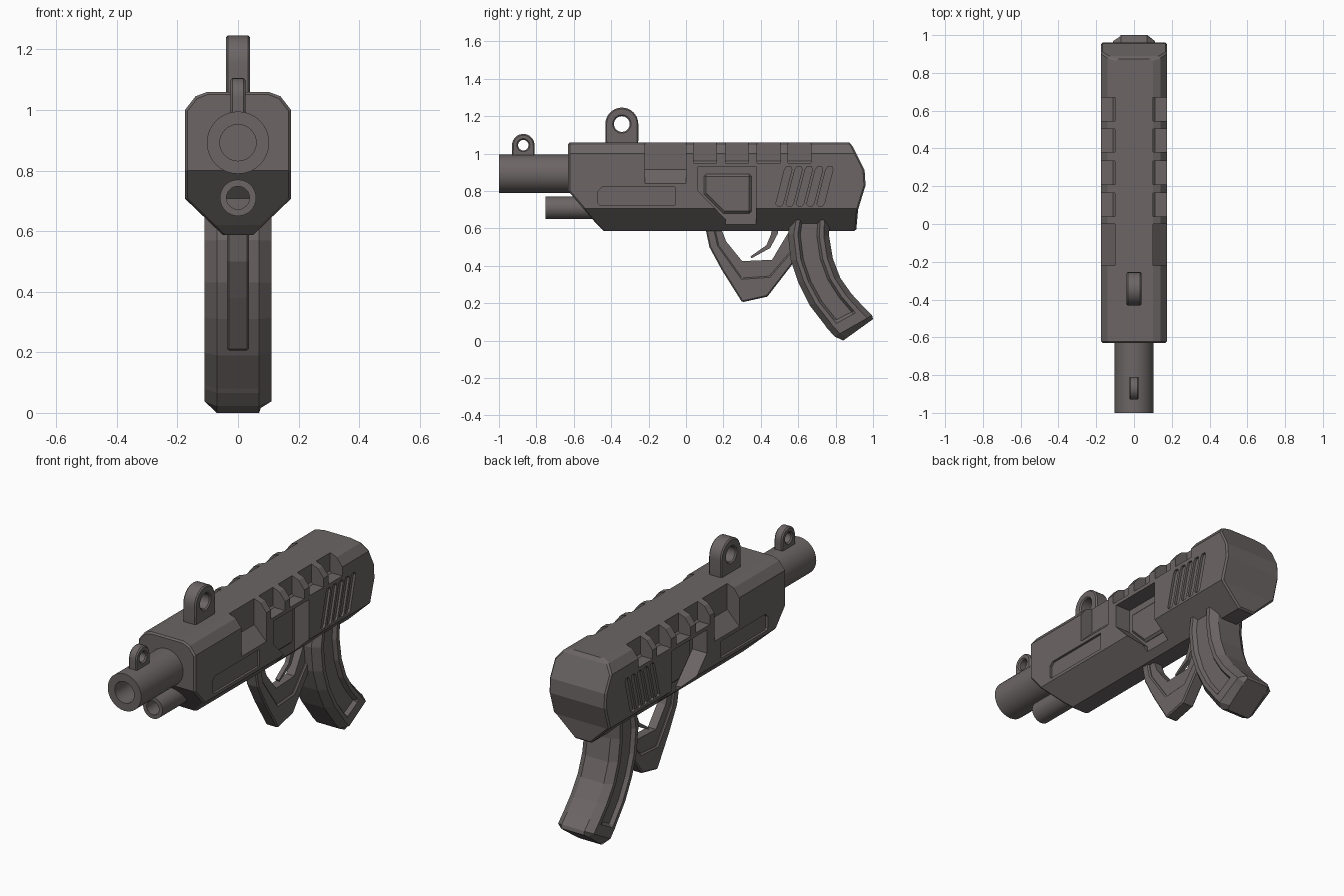
import bpy, bmesh, math

if "Cube" in bpy.data.objects:
    bpy.data.objects.remove(bpy.data.objects["Cube"])

mat = bpy.data.materials.new("gunmetal")
mat.diffuse_color = (0.15, 0.13, 0.13, 1)
mat.use_nodes = True
mat.node_tree.nodes["Principled BSDF"].inputs["Base Color"].default_value = mat.diffuse_color


def add_rings(bm, rings, wrap=False):
    """Skin a list of equal-length point rings; cap the ends unless wrapped."""
    vs = [[bm.verts.new(p) for p in r] for r in rings]
    n = len(vs[0])
    for a, b in zip(vs, vs[1:] + ([vs[0]] if wrap else [])):
        for i in range(n):
            j = (i + 1) % n
            bm.faces.new((a[i], a[j], b[j], b[i]))
    if not wrap:
        bm.faces.new(vs[0][::-1])
        bm.faces.new(vs[-1])


def finish(name, bm, bevel=0, smooth=False):
    bmesh.ops.recalc_face_normals(bm, faces=bm.faces)
    me = bpy.data.meshes.new(name)
    bm.to_mesh(me)
    bm.free()
    ob = bpy.data.objects.new(name, me)
    bpy.context.collection.objects.link(ob)
    me.materials.append(mat)
    bpy.ops.object.select_all(action='DESELECT')
    ob.select_set(True)
    bpy.context.view_layer.objects.active = ob
    if bevel:
        add_bevel(ob, bevel)
    if smooth:
        bpy.ops.object.shade_smooth_by_angle(angle=math.radians(30))
    return ob


def add_bevel(ob, width):
    m = ob.modifiers.new("bevel", 'BEVEL')
    m.width, m.segments = width, 1
    m.limit_method, m.angle_limit = 'ANGLE', math.radians(50)


def add_boolean(ob, cutter, op):
    m = ob.modifiers.new("cut", 'BOOLEAN')
    m.operation, m.object, m.solver = op, cutter, 'EXACT'
    cutter.hide_render = True


def side(pts, x0, x1):      # (y, z) profile extruded along x
    return [[(x, y, z) for y, z in pts] for x in (x0, x1)]


def along(pts, y0, y1):     # (x, z) profile extruded along y
    return [[(x, y, z) for x, z in pts] for y in (y0, y1)]


def part(name, rings, bevel=0, wrap=False, smooth=False):
    bm = bmesh.new()
    add_rings(bm, rings, wrap)
    return finish(name, bm, bevel, smooth)


# Receiver body: cross-section trimmed by the side silhouette
half = [(0.05, 0.587), (0.175, 0.707), (0.175, 1.0), (0.14, 1.045), (0.10, 1.06)]
body = part("receiver_body", along(half + [(-x, z) for x, z in half[::-1]], -0.8, 1.1))
outline = [(-0.63, 1.2), (-0.63, 0.80), (-0.475, 0.62), (-0.44, 0.587), (-0.42, 0.5), (0.90, 0.5),
           (0.91, 0.587), (0.92, 0.70), (0.96, 0.83), (0.955, 0.91), (0.89, 1.04), (0.86, 1.075), (0.80, 1.2)]
trim = part("body_trim", side(outline, -0.4, 0.4))
add_boolean(body, trim, 'INTERSECT')
add_bevel(body, 0.02)

# Cutters for both flanks: pockets, slanted vents, shallow panel, window
bm = bmesh.new()
window = [(0.065, 0.93), (0.065, 0.80), (0.21, 0.65), (0.21, 0.5), (0.375, 0.5), (0.375, 0.93)]
panel = [(-0.06, 0.725), (-0.06, 0.82), (-0.45, 0.82), (-0.47, 0.80), (-0.47, 0.735), (-0.46, 0.725)]
for s in (-1, 1):
    big = [(0.10, 1.2), (0.10, 0.915), (0.19, 0.825), (0.19, 1.2)]
    add_rings(bm, along([(s * x, z) for x, z in big], -0.22, 0.0))
    for y in (0.04, 0.21, 0.38, 0.545):
        small = [(0.10, 1.2), (0.10, 0.96), (0.11, 0.95), (0.2, 0.95), (0.2, 1.2)]
        add_rings(bm, along([(s * x, z) for x, z in small], y, y + 0.124))
    for i in range(5):
        y = 0.48 + i * 0.055
        slot = [(0, 0.73), (0.01, 0.72), (0.03, 0.72), (0.04, 0.735), (0.086, 0.915), (0.08, 0.93), (0.058, 0.93), (0.047, 0.915)]
        add_rings(bm, side([(y + a, z) for a, z in slot], s * 0.162, s * 0.25))
    add_rings(bm, side(panel, s * 0.162, s * 0.25))
    add_rings(bm, side(window, s * 0.085, s * 0.25))
cuts = finish("body_cutters", bm)
add_boolean(body, cuts, 'DIFFERENCE')

# Bake the body and drop the helpers
bpy.context.view_layer.objects.active = body
for m in list(body.modifiers):
    bpy.ops.object.modifier_apply(modifier=m.name)
for c in (trim, cuts):
    bpy.data.objects.remove(c)

# Raised plates inside the windows
plate = [(0.095, 0.89), (0.095, 0.785), (0.2, 0.68), (0.35, 0.68), (0.35, 0.89)]
for s, n in ((1, "right"), (-1, "left")):
    part("window_plate_" + n, side(plate, s * 0.07, s * 0.10), bevel=0.012)


# Barrel and lower tube, both with open bores
def tube(name, z, r, bore, y0, y1):
    prof = [(r, y1), (r, y0), (bore, y0), (bore, y0 + 0.2)]
    angs = [2 * math.pi * i / 32 for i in range(32)]
    part(name, [[(q * math.cos(a), y, z + q * math.sin(a)) for a in angs] for q, y in prof], smooth=True)


tube("barrel", 0.892, 0.103, 0.06, -1.0, -0.58)
tube("lower_tube", 0.71, 0.06, 0.038, -0.75, -0.42)


# Ring sights: arch outside, round hole inside
def sight(name, y, z, r, hole, h, w):
    outer, inner = [], []
    for i in range(32):
        a = 2 * math.pi * i / 32
        c, s = math.cos(a), math.sin(a)
        k = r if s > -1e-6 else min(r / max(abs(c), 1e-6), h / abs(s))
        outer.append((y + k * c, z + k * s))
        inner.append((y + hole * c, z + hole * s))
    part(name, side(outer, -w, w) + side(inner, w, -w), bevel=0.007, wrap=True, smooth=True)


sight("front_sight", -0.87, 1.045, 0.06, 0.028, 0.075, 0.025)
sight("rear_sight", -0.343, 1.158, 0.088, 0.042, 0.125, 0.04)

# Trigger guard: wide outer band, narrower inner band
outer = [(0.10, 0.62), (0.125, 0.50), (0.19, 0.38), (0.30, 0.205), (0.435, 0.235), (0.57, 0.41)]
mid = [(0.15, 0.62), (0.175, 0.51), (0.30, 0.335), (0.445, 0.345), (0.57, 0.49)]
inner = [(0.18, 0.62), (0.215, 0.53), (0.30, 0.425), (0.46, 0.432), (0.56, 0.60)]
part("guard_outer_band", side(outer + mid[::-1], -0.037, 0.037), bevel=0.007)
part("guard_inner_band", side(mid + inner[::-1], -0.025, 0.025))

# Trigger
blade = [(0.46, 0.62), (0.455, 0.57), (0.43, 0.51), (0.345, 0.45), (0.35, 0.44), (0.45, 0.495), (0.49, 0.57), (0.50, 0.62)]
part("trigger", side(blade, -0.012, 0.012))

# Curved grip: stations of front edge, back edge, channel half-width, full half-width
stations = [
    (0.575, 0.72, 0.77, 0.72, 0.09, 0.11), (0.545, 0.57, 0.765, 0.56, 0.09, 0.11),
    (0.56, 0.43, 0.785, 0.44, 0.09, 0.11), (0.60, 0.31, 0.825, 0.335, 0.09, 0.11),
    (0.66, 0.19, 0.885, 0.25, 0.09, 0.11), (0.745, 0.08, 0.945, 0.185, 0.09, 0.11),
    (0.755, 0.065, 0.955, 0.175, 0.11, 0.11), (0.795, 0.022, 0.995, 0.135, 0.11, 0.11),
    (0.84, 0.0, 1.0, 0.115, 0.075, 0.075)]
rings = []
for fy, fz, by, bz, ch, w in stations:
    sec = [(0, 0.07), (0.14, w), (0.24, w), (0.30, ch), (0.70, ch), (0.76, w), (0.87, w), (1, 0.07)]
    sec += [(t, -x) for t, x in sec[::-1]]
    rings.append([(x, fy + t * (by - fy), fz + t * (bz - fz)) for t, x in sec])
part("grip", rings)
